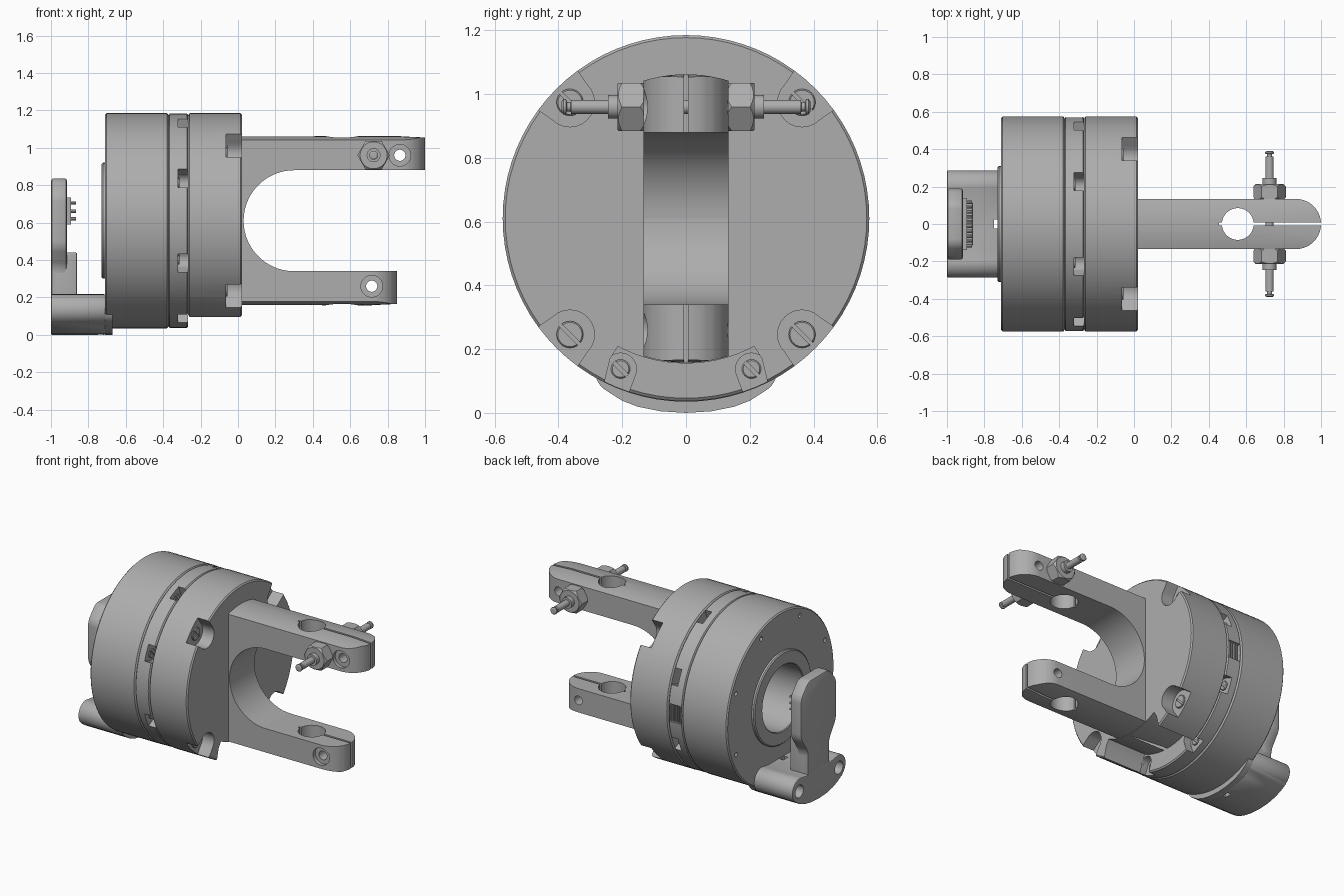
import bpy, bmesh, math
from math import sin, cos, sqrt, radians

if "Cube" in bpy.data.objects:
    bpy.data.objects.remove(bpy.data.objects["Cube"])

grey = bpy.data.materials.new("machined_grey")
grey.use_nodes = True
COLOUR = (0.42, 0.42, 0.42, 1)
grey.diffuse_color = COLOUR
grey.node_tree.nodes["Principled BSDF"].inputs["Base Color"].default_value = COLOUR

AXIS_Z = 0.61          # height of the drum axis
parts = []


def finish(name, bm):
    bmesh.ops.recalc_face_normals(bm, faces=bm.faces)
    mesh = bpy.data.meshes.new(name)
    bm.to_mesh(mesh)
    bm.free()
    mesh.materials.append(grey)
    obj = bpy.data.objects.new(name, mesh)
    bpy.context.collection.objects.link(obj)
    parts.append(obj)
    return obj


def lathe(name, profile, axis=0, centre=(0, 0), n=32):
    """Revolve a closed (position, radius) profile about a line along an axis."""
    bm = bmesh.new()
    rings = []
    for k in range(n):
        t = 2 * math.pi * k / n
        ring = []
        for a, r in profile:
            co = [centre[0] + r * cos(t), centre[1] + r * sin(t)]
            co.insert(axis, a)
            ring.append(bm.verts.new(co))
        rings.append(ring)
    m = len(profile)
    for k in range(n):
        p, q = rings[k], rings[(k + 1) % n]
        for i in range(m):
            j = (i + 1) % m
            if profile[i][1] or profile[j][1]:
                bm.faces.new((p[i], p[j], q[j], q[i]))
    bmesh.ops.remove_doubles(bm, verts=bm.verts, dist=1e-5)
    return finish(name, bm)


def rod(name, a, b, r, axis=0, centre=(0, 0), n=32):
    return lathe(name, [(a, 0), (a, r), (b, r), (b, 0)], axis, centre, n)


def extrude(bm):
    geom = bmesh.ops.extrude_face_region(bm, geom=bm.faces[:])["geom"]
    return [v for v in geom if isinstance(v, bmesh.types.BMVert)]


def prism(name, outline, axis, a, b, rounding=0, edge=0):
    """Extrude an outline along an axis, with rounded corners and eased rims."""
    bm = bmesh.new()
    verts = []
    for p in outline:
        co = list(p)
        co.insert(axis, a)
        verts.append(bm.verts.new(co))
    bm.faces.new(verts)
    for v in extrude(bm):
        v.co[axis] = b

    def along(e):
        return abs(e.verts[0].co[axis] - e.verts[1].co[axis]) > 1e-5
    if rounding:
        bmesh.ops.bevel(bm, geom=[e for e in bm.edges if along(e)], offset=rounding,
                        segments=5, profile=0.5, affect='EDGES', clamp_overlap=True)
    if edge:
        bmesh.ops.bevel(bm, geom=[e for e in bm.edges if not along(e)], offset=edge,
                        segments=2, profile=0.5, affect='EDGES', clamp_overlap=True)
    return finish(name, bm)


def box(name, x, y, z):
    return prism(name, [(y[0], z[0]), (y[1], z[0]), (y[1], z[1]), (y[0], z[1])], 0, *x)


def boolean(obj, tool, operation='DIFFERENCE'):
    mod = obj.modifiers.new("cut", 'BOOLEAN')
    mod.operation, mod.object, mod.solver = operation, tool, 'EXACT'
    graph = bpy.context.evaluated_depsgraph_get()
    mesh = bpy.data.meshes.new_from_object(obj.evaluated_get(graph))
    obj.modifiers.clear()
    obj.data = mesh
    parts.remove(tool)
    bpy.data.objects.remove(tool)


def polar(deg, r):
    return r * cos(radians(deg)), AXIS_Z + r * sin(radians(deg))


def mirrored(half):
    return half + [(-y, z) for y, z in reversed(half) if y > 0]


def radial_pocket(obj, deg, r, half, flare, x0, x1):
    """Round-bottomed pocket that opens through the rim."""
    boolean(obj, rod("cutter", x0, x1, half, 0, polar(deg, r), 24))
    c, s = cos(radians(deg)), sin(radians(deg))
    pts = [(d * c - w * s, AXIS_Z + d * s + w * c)
           for d, w in ((r, -half), (0.7, -half * flare), (0.7, half * flare), (r, half))]
    boolean(obj, prism("cutter", pts, 0, x0, x1))


def screw(name, deg, r, radius, x0, x1):
    y, z = polar(deg, r)
    head = lathe(name, [(x0, 0), (x0, radius), (x1 - 0.004, radius), (x1, radius - 0.004),
                        (x1, 0)], 0, (y, z), 24)
    a, b = radius * 0.7, 0.004
    slot = [(y + u - v, z - u - v) for u, v in ((-a, -b), (a, -b), (a, b), (-a, b))]
    boolean(head, prism("cutter", slot, 0, x1 - 0.008, x1 + 0.02))


hub = (0, AXIS_Z)
eight = [q + d for q in (0, 90, 180, 270) for d in (-23.5, 23.5)]

# Main drum with rear collar and blind bore
drum = lathe("main_drum", [(-.40, 0), (-.40, .22), (-.725, .22), (-.73, .225), (-.73, .303),
             (-.723, .31), (-.71, .31), (-.71, .567), (-.702, .575), (-.379, .575),
             (-.371, .565), (-.371, 0)], 0, hub, 80)
for a in eight:
    boolean(drum, rod("cutter", -.75, -.68, .015, 0, polar(a, .52), 12))

# Middle ring with screw pockets and a side contact window
ring = lathe("middle_ring", [(-.371, 0), (-.371, .564), (-.365, .573), (-.273, .573),
             (-.266, .564), (-.266, 0)], 0, hub, 80)
for a in eight:
    radial_pocket(ring, a, .515, .05, 1.2, -.32, -.2)
boolean(ring, box("cutter", (-.363, -.275), (.53, .65), (.55, .67)))
for a in eight:
    screw("ring_screw", a, .515, .03, -.325, -.312)
for i in range(5):
    x = -.352 + i * .017
    box("contact_bar", (x, x + .008), (.52, .56), (.55, .67))

# Front disk with corner pockets and a lower arc opening
disk = lathe("front_disk", [(-.266, 0), (-.266, .565), (-.258, .575), (.013, .575),
             (.021, .567), (.021, 0)], 0, hub, 80)
arc = [polar(a, .455) for a in range(-118, -61, 4)]
boolean(disk, prism("cutter", [(-.285, 0), (-.255, .1), (-.238, .17)] + arc
                    + [(.238, .17), (.255, .1), (.285, 0)], 0, -.3, .1))
for a in (45, 135, 225, 315):
    radial_pocket(disk, a, .515, .077, 1.45, -.065, .1)
    screw("disk_screw", a, .515, .042, -.07, -.055)


# Fork arms: half of the yoke each, rounded tip, split clamp and cross hole
def fork_arm(name, side, tip, bolt):
    w, eye, eye_r = .134, .555, .085
    bend = [radians(a) for a in range(90, 181, 6)]
    half = [(.455, .007)]
    half += [(eye + eye_r * cos(radians(a)), eye_r * sin(radians(a)))
             for a in range(175, 0, -10)]
    half += [(tip - w + w * cos(radians(a)), w * sin(radians(a)))
             for a in [3] + list(range(10, 91, 8)) + [90]] + [(0, w)]
    bm = bmesh.new()
    bm.faces.new([bm.verts.new((x, y, 0))
                  for x, y in half + [(x, -y) for x, y in reversed(half)]])
    cuts = [((.30 + .27 * cos(a), 0, 0), (1, 0, 0)) for a in bend]
    cuts += [((x, 0, 0), (1, 0, 0)) for x in (eye, tip - w)]
    cuts += [((0, s * y, 0), (0, 1, 0)) for y in (.03, .06, .09, .115) for s in (-1, 1)]
    for point, normal in cuts:
        bmesh.ops.bisect_plane(bm, geom=bm.verts[:] + bm.edges[:] + bm.faces[:],
                               dist=1e-4, plane_co=point, plane_no=normal)
    crown = set(extrude(bm))
    for v in bm.verts:
        if v in crown:            # outer surface follows a cylinder about the axis
            h = sqrt(.452 ** 2 - v.co.y ** 2) - max(0, v.co.x - tip + .02) * .4
        else:                     # inner surface follows the round throat
            h = sqrt(max(0, .27 ** 2 - min(max(.30 - v.co.x, 0), .27) ** 2))
        v.co.z = AXIS_Z + side * h
    arm = finish(name, bm)
    boolean(arm, lathe("cutter", [(-.3, 0), (-.3, .058), (-.11, .058), (-.11, .03),
                                  (.3, .03), (.3, 0)], 1, bolt, 30))


fork_arm("upper_fork_arm", 1, 1.0, (.865, .96))
fork_arm("lower_fork_arm", -1, .85, (.715, .26))

# Clamp bolt with a chamfered hex nut on each side
pin = (.725, .96)
for s in (-1, 1):
    hexagon = [(pin[0] + .087 * cos(radians(a)), pin[1] + .087 * sin(radians(a)))
               for a in range(0, 360, 60)]
    nut = prism("hex_nut", hexagon, 1, s * .13, s * .215)
    boolean(nut, lathe("cutter", [(s * .12, 0), (s * .12, .07), (s * .145, .088),
            (s * .2, .088), (s * .217, .07), (s * .217, 0)], 1, pin, 36), 'INTERSECT')
    rod("nut_collar", s * .21, s * .245, .037, 1, pin)
    lathe("clamp_pin", [(0, 0), (0, .022), (s * .36, .022), (s * .362, .014),
          (s * .374, .014), (s * .376, .024), (s * .385, .024), (s * .39, .016),
          (s * .39, 0)], 1, pin, 20)

# Rear bracket: foot with round bosses, lip under the drum, neck and paddle
sole = [(0, 0), (.08, .005), (.15, .019), (.2, .038)]
boss = [(.207 + .08 * cos(radians(a)), .137 + .08 * sin(radians(a)))
        for a in range(-62, 104, 11)]
foot = prism("bracket_foot", mirrored(sole + boss + [(.13, .205)]), 0, -1, -.71, 0, .006)
for s in (-1, 1):
    boolean(foot, rod("cutter", -1.1, -.78, .043, 0, (s * .212, .13), 24))
boolean(foot, box("cutter", (-.748, -.722), (-.025, .025), (-.1, .4)))
prism("bracket_lip", mirrored(sole + boss[:5] + [polar(a, .572) for a in range(-61, -90, -4)]),
      0, -.712, -.67)
prism("bracket_neck", mirrored([(.115, .12), (.115, .44)]), 0, -.985, -.86, .01, .008)
prism("bracket_paddle", mirrored([(.115, .12), (.115, .36), (.19, .47),
      (.19, .745), (.11, .836)]), 0, -.999, -.915, .03, .012)

# Pin connector on the inner side of the paddle
box("connector_base", (-.92, -.892), (-.14, .14), (.59, .735))
for i in range(10):
    y = -.117 + i * .026
    for z in (.62, .66, .705):
        rod("connector_pin", -.9, -.865, .009, 0, (y, z), 8)

# Smooth curved surfaces while keeping hard edges crisp
for obj in parts:
    obj.data.shade_smooth()
    obj.data.set_sharp_from_angle(angle=radians(30))
